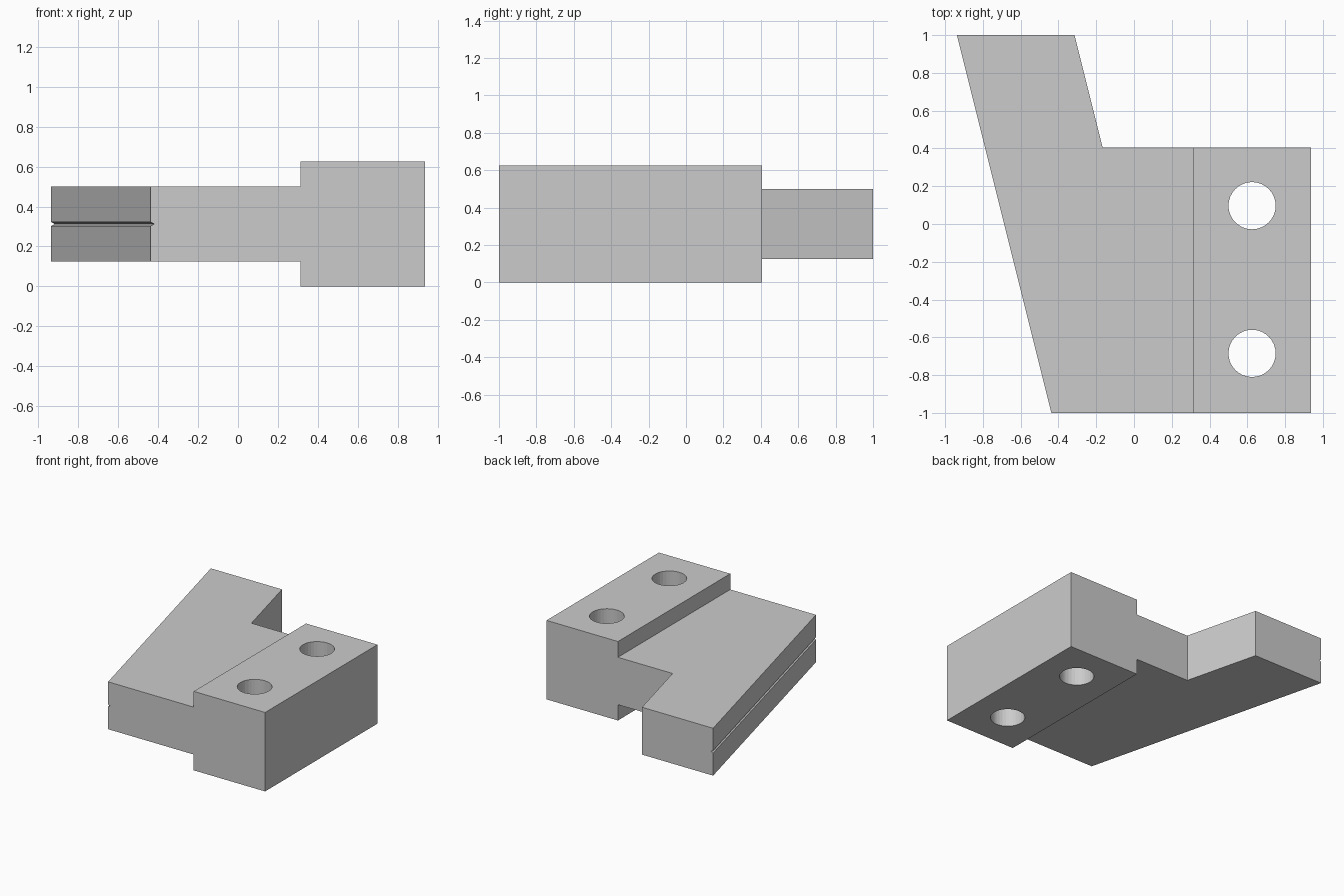
import bpy, bmesh
from math import hypot

if "Cube" in bpy.data.objects:
    bpy.data.objects.remove(bpy.data.objects["Cube"])


def loft(name, rings):
    """Closed solid through equal-length rings of 3D points, bottom to top."""
    bm = bmesh.new()
    loops = [[bm.verts.new(p) for p in ring] for ring in rings]
    n = len(loops[0])
    bm.faces.new(loops[0])
    bm.faces.new(loops[-1])
    for a, b in zip(loops, loops[1:]):
        for i in range(n):
            j = (i + 1) % n
            bm.faces.new((a[i], a[j], b[j], b[i]))
    bmesh.ops.recalc_face_normals(bm, faces=bm.faces[:])
    mesh = bpy.data.meshes.new(name)
    bm.to_mesh(mesh)
    bm.free()
    obj = bpy.data.objects.new(name, mesh)
    bpy.context.collection.objects.link(obj)
    return obj


def combine(target, other, operation):
    """Apply a boolean and discard the helper object."""
    mod = target.modifiers.new(operation.lower(), 'BOOLEAN')
    mod.operation = operation
    mod.solver = 'EXACT'
    mod.object = other
    bpy.context.view_layer.objects.active = target
    bpy.ops.object.modifier_apply(modifier=mod.name)
    bpy.data.objects.remove(other, do_unlink=True)


X_STEP, X_END, Y_BACK = 0.3125, 0.9375, 0.405


# Slanted plate, with a fine V groove along its angled side
def plate_ring(z, depth=0.0):
    dx = depth * hypot(0.5, 2.0) / 2.0
    outline = [(-0.4375 + dx, -1), (X_STEP, -1), (X_STEP, Y_BACK),
               (-0.166, Y_BACK), (-0.315, 1), (-0.9375 + dx, 1)]
    return [(x, y, z) for x, y in outline]


plate = loft("slanted_plate", [plate_ring(0.125), plate_ring(0.3025),
                               plate_ring(0.3125, 0.018),
                               plate_ring(0.3225), plate_ring(0.5)])

# Thick mounting block
block_outline = [(X_STEP, -1), (X_END, -1), (X_END, Y_BACK), (X_STEP, Y_BACK)]
block = loft("mounting_bracket",
             [[(x, y, z) for x, y in block_outline] for z in (0, 0.625)])
combine(block, plate, 'UNION')

# Two vertical bolt holes
for y in (0.097, -0.685):
    bpy.ops.mesh.primitive_cylinder_add(vertices=32, radius=0.125, depth=1,
                                        location=(0.625, y, 0.3125))
    cutter = bpy.context.object
    cutter.name = "bolt_hole_cutter"
    cutter.hide_render = True
    combine(block, cutter, 'DIFFERENCE')
